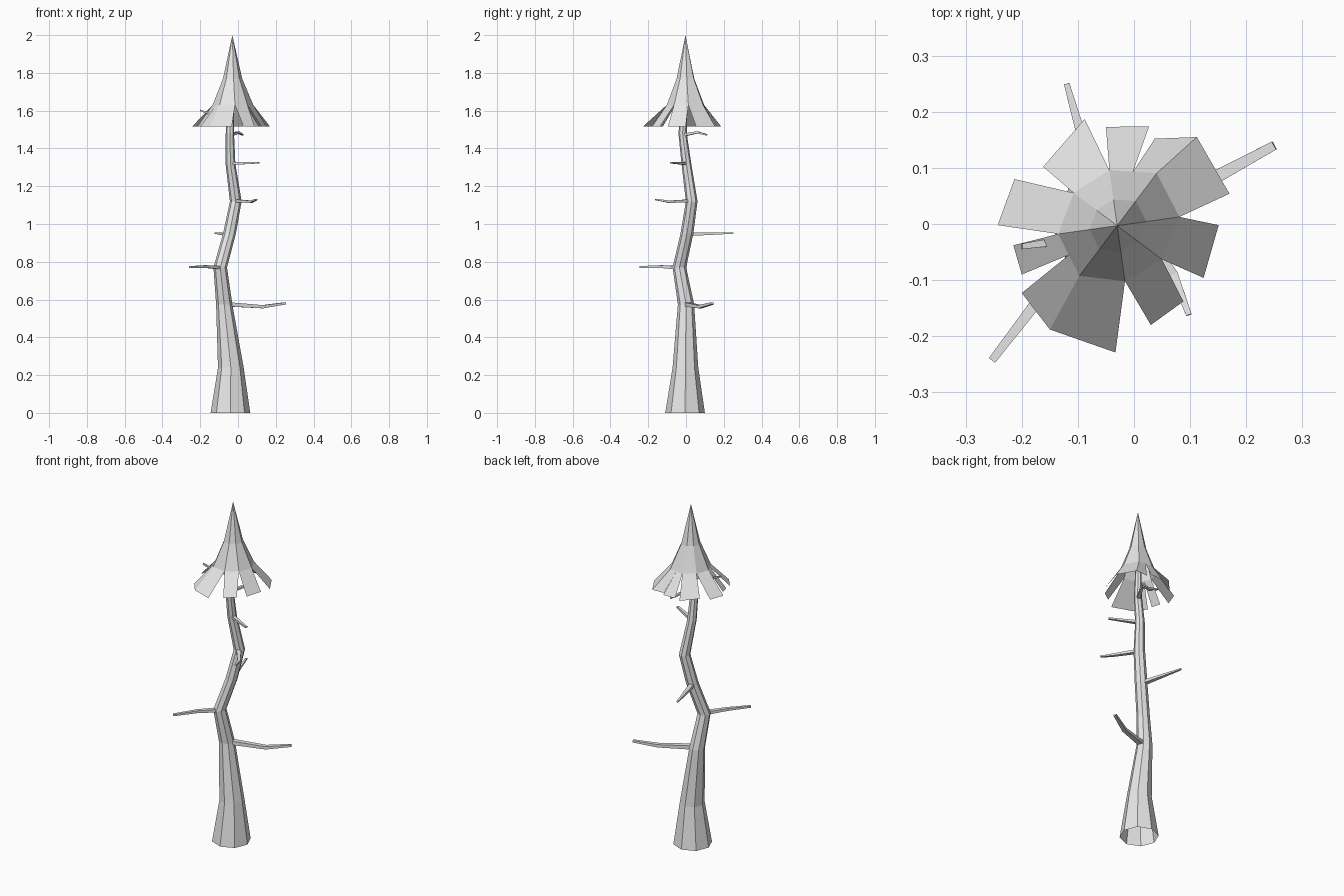
import bpy, bmesh
from math import cos, sin, radians, pi
from mathutils import Vector

if "Cube" in bpy.data.objects:
    bpy.data.objects.remove(bpy.data.objects["Cube"], do_unlink=True)

grey = bpy.data.materials.new("light grey")
grey.use_nodes = True
grey.diffuse_color = (0.8, 0.8, 0.8, 1)
grey.node_tree.nodes["Principled BSDF"].inputs["Base Color"].default_value = (0.8, 0.8, 0.8, 1)


def finish(bm, name, recalc=True):
    if recalc:
        bmesh.ops.recalc_face_normals(bm, faces=bm.faces)
    mesh = bpy.data.meshes.new(name)
    bm.to_mesh(mesh)
    bm.free()
    mesh.materials.append(grey)
    obj = bpy.data.objects.new(name, mesh)
    bpy.context.collection.objects.link(obj)
    return obj


def bridge(bm, a, b):
    n = len(a)
    for i in range(n):
        j = (i + 1) % n
        bm.faces.new((a[i], a[j], b[j], b[i]))


# Crooked trunk: octagonal rings (x, y, z, radius), open at the bottom
TRUNK = [(-.04, -.005, 0, .105), (-.038, -.003, .24, .068), (-.073, 0, .575, .043),
         (-.094, -.035, .77, .036), (-.045, .005, .95, .034), (-.012, .03, 1.12, .031),
         (-.04, .002, 1.32, .026), (-.043, -.018, 1.48, .022), (-.035, -.005, 1.7, .015)]
bm = bmesh.new()
rings = [[bm.verts.new((x + r * cos(k * pi / 4), y + r * sin(k * pi / 4), z)) for k in range(8)]
         for x, y, z, r in TRUNK]
for a, b in zip(rings, rings[1:]):
    bridge(bm, a, b)
bm.faces.new(rings[-1])
finish(bm, "trunk")


# Bare branches: tapering four-sided tubes along short paths
def branch(name, path, r0, r1):
    pts = [Vector(p) for p in path]
    bm = bmesh.new()
    loops = []
    for i, p in enumerate(pts):
        d = pts[min(i + 1, len(pts) - 1)] - pts[max(i - 1, 0)]
        side = d.cross(Vector((0, 0, 1))).normalized()
        up = side.cross(d).normalized()
        r = r0 + (r1 - r0) * i / (len(pts) - 1)
        loops.append([bm.verts.new(p + side * s * r + up * u * r * .7)
                      for s, u in ((-1, -1), (1, -1), (1, 1), (-1, 1))])
    for a, b in zip(loops, loops[1:]):
        bridge(bm, a, b)
    bm.faces.new(loops[0])
    bm.faces.new(loops[-1])
    finish(bm, name)


branch("low_left_branch", [(-.06, 0, .575), (.13, .075, .562), (.25, .14, .58)], .016, .008)
branch("low_right_branch", [(-.09, -.04, .768), (-.17, -.135, .775), (-.253, -.243, .772)], .013, .007)
branch("back_branch", [(-.05, .005, .946), (-.12, .25, .952)], .014, .005)
branch("front_branch", [(-.01, .02, 1.122), (.07, -.09, 1.118), (.098, -.162, 1.13)], .012, .005)
branch("upper_left_branch", [(-.04, 0, 1.32), (.11, -.08, 1.325)], .011, .006)
branch("upper_back_branch", [(-.043, -.018, 1.47), (.0, .06, 1.485), (.025, .11, 1.472)], .011, .005)
branch("top_right_branch", [(-.04, -.012, 1.57), (-.13, -.03, 1.575), (-.2, -.04, 1.602)], .01, .005)

# Pointed crown: octagonal cone flaring to a hem
CX, CY = -.03, -.003
HEM = [.112, .117, .1, .097, .106, .112, .1, .1]


def crown_point(side, z, scale=1.0):
    i, f = int(side) % 8, side % 1
    def corner(k):
        a = radians(8 + 45 * k)
        r = HEM[(k + 0) % 8] * scale
        return Vector((CX + r * cos(a), CY + r * sin(a), z))
    return corner(i).lerp(corner((i + 1) % 8), f)


bm = bmesh.new()
tip = bm.verts.new((CX, CY, 2))
upper = [bm.verts.new(crown_point(k, 1.77, .47)) for k in range(8)]
lower = [bm.verts.new(crown_point(k, 1.63)) for k in range(8)]
for k in range(8):
    bm.faces.new((upper[k], upper[(k + 1) % 8], tip))
bridge(bm, lower, upper)

# Hanging flaps: hem span start, end, then the outer corner positions
FLAPS = [(0, 1, (.17, .054), (.112, .155)), (1, 1.5, (.112, .155), (.037, .152)),
         (1.5, 2, (.027, .174), (-.05, .173)), (2, 3, (-.088, .187), (-.162, .102)),
         (3, 4, (-.213, .08), (-.243, -.002)), (4, 4.5, (-.215, -.038), (-.2, -.09)),
         (4.5, 5, (-.2, -.123), (-.15, -.188)), (5, 6, (-.15, -.188), (-.033, -.229)),
         (6, 7, (.03, -.18), (.088, -.138)), (7, 8, (.124, -.096), (.151, -.002))]
for s, e, p, q in FLAPS:
    corners = [(*p, 1.515), (*q, 1.515), crown_point(e, 1.63), crown_point(s, 1.63)]
    bm.faces.new([bm.verts.new(c) for c in corners])
bmesh.ops.remove_doubles(bm, verts=bm.verts, dist=.0005)
finish(bm, "crown", recalc=False)
